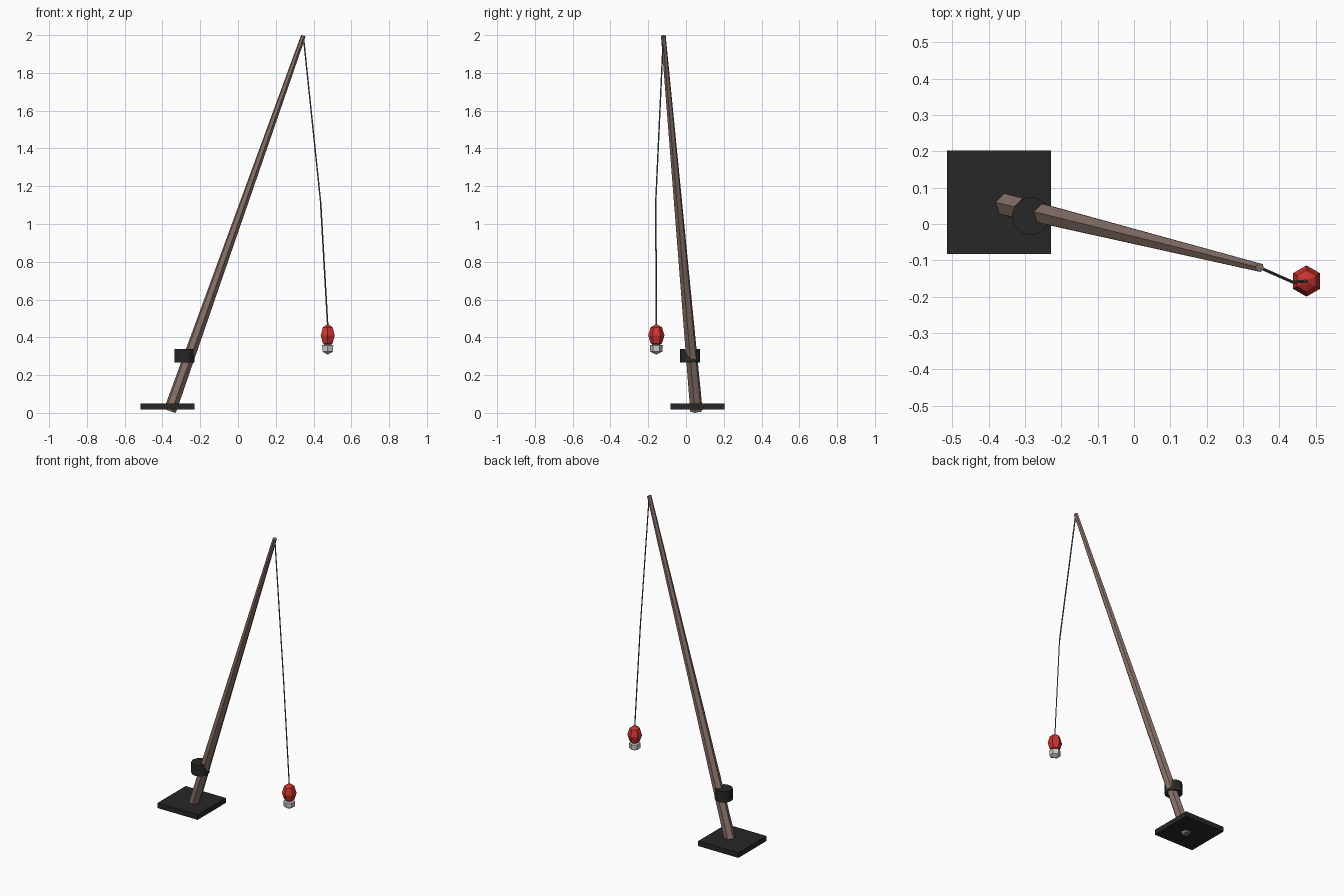
import bpy, bmesh, math
from mathutils import Vector, Matrix

if "Cube" in bpy.data.objects:
    bpy.data.objects.remove(bpy.data.objects["Cube"])


def material(name, rgb):
    m = bpy.data.materials.new(name)
    m.diffuse_color = (*rgb, 1)
    m.use_nodes = True
    m.node_tree.nodes["Principled BSDF"].inputs["Base Color"].default_value = m.diffuse_color
    return m


wood = material("brown_wood", (0.25, 0.17, 0.145))
dark = material("dark_plastic", (0.02, 0.02, 0.02))
grey = material("line_grey", (0.15, 0.15, 0.15))
red = material("float_red", (0.6, 0.035, 0.03))
white = material("float_white", (0.6, 0.6, 0.6))


def finish(bm, name, mat):
    bmesh.ops.recalc_face_normals(bm, faces=bm.faces)
    me = bpy.data.meshes.new(name)
    bm.to_mesh(me)
    bm.free()
    me.materials.append(mat)
    ob = bpy.data.objects.new(name, me)
    bpy.context.collection.objects.link(ob)


def tapered_rod(name, a, b, r1, r2, sides, mat):
    a, b = Vector(a), Vector(b)
    d = b - a
    bm = bmesh.new()
    rot = d.to_track_quat('Z', 'Y').to_matrix().to_4x4()
    bmesh.ops.create_cone(bm, cap_ends=True, segments=sides, radius1=r1, radius2=r2,
                          depth=d.length, matrix=Matrix.Translation((a + b) / 2) @ rot)
    finish(bm, name, mat)


def lathe(name, x, y, profile, sides, mat):
    # stacked rings of (radius, z), first corner pointing along y
    bm = bmesh.new()
    rings = []
    for r, z in profile:
        rings.append([bm.verts.new((x + r * math.sin(math.tau * i / sides),
                                    y + r * math.cos(math.tau * i / sides), z))
                      for i in range(sides)])
    for lo, hi in zip(rings, rings[1:]):
        for i in range(sides):
            j = (i + 1) % sides
            bm.faces.new((lo[i], lo[j], hi[j], hi[i]))
    bm.faces.new(rings[0])
    bm.faces.new(rings[-1])
    finish(bm, name, mat)


# base plate
bm = bmesh.new()
bmesh.ops.create_cube(bm, size=1, matrix=Matrix.Translation((-0.372, 0.06, 0.035))
                      @ Matrix.Diagonal((0.286, 0.286, 0.032, 1)))
finish(bm, "base_plate", dark)

# leaning pole
tapered_rod("pole", (-0.36, 0.055, 0.012), (0.346, -0.12, 1.996), 0.034, 0.013, 6, wood)

# reel collar
tapered_rod("reel", (-0.284, 0.022, 0.268), (-0.284, 0.022, 0.338), 0.053, 0.053, 12, dark)

# hanging line in two lengths
pts = [(0.346, -0.12, 1.995), (0.437, -0.16, 1.12), (0.475, -0.157, 0.46)]
for i in range(2):
    tapered_rod(f"line_{i + 1}", pts[i], pts[i + 1], 0.004, 0.004, 4, grey)

# float body and lower weight
lathe("float_body", 0.475, -0.157,
      [(0.001, 0.351), (0.030, 0.368), (0.043, 0.41), (0.030, 0.453), (0.001, 0.470)], 6, red)
lathe("float_bottom", 0.475, -0.157,
      [(0.001, 0.309), (0.033, 0.325), (0.034, 0.358), (0.001, 0.366)], 6, white)
